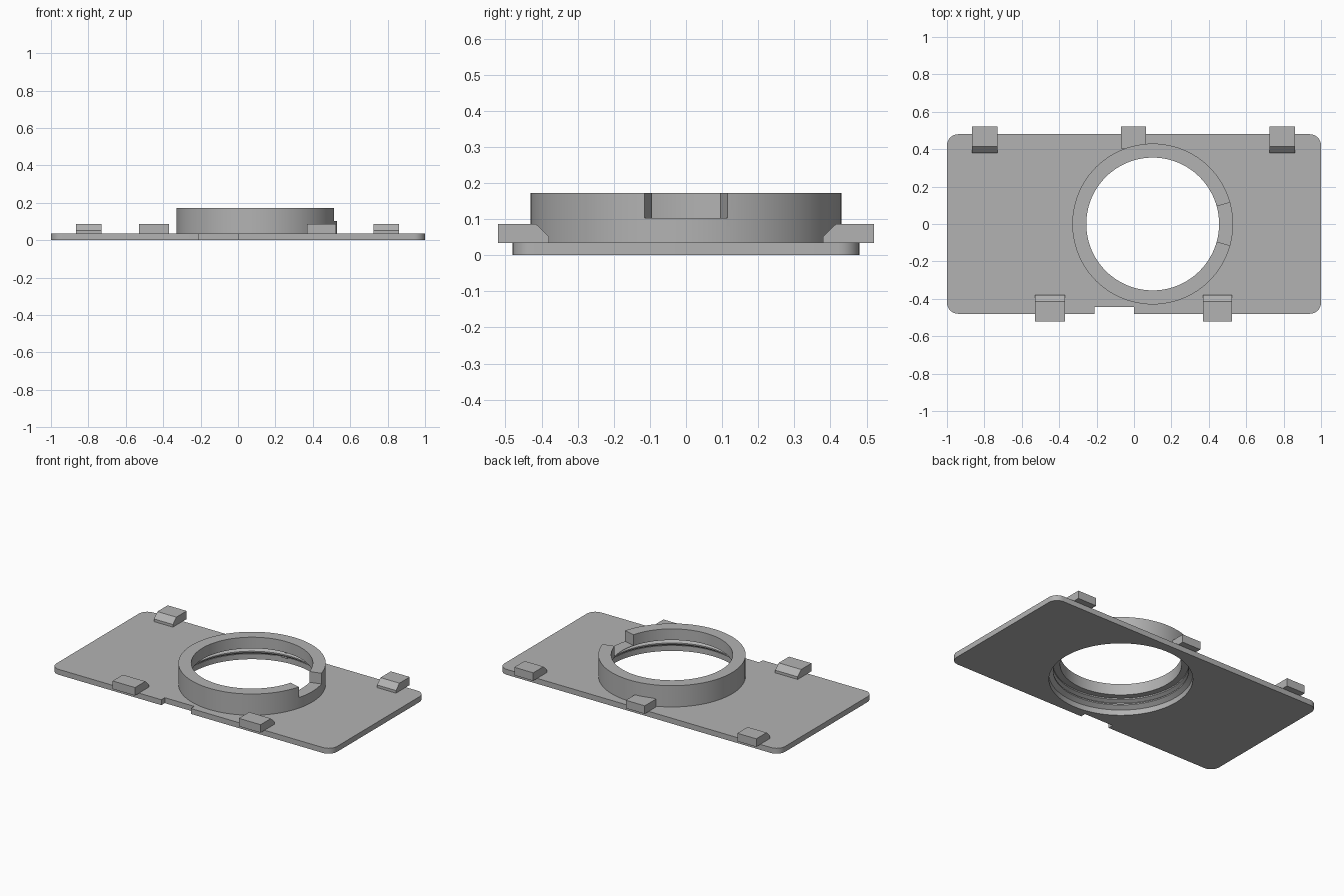
import bpy, bmesh, math
from mathutils import Vector

if "Cube" in bpy.data.objects:
    bpy.data.objects.remove(bpy.data.objects["Cube"])

GREY = (0.45, 0.45, 0.45, 1)
grey = bpy.data.materials.new("plain grey")
grey.use_nodes = True
grey.diffuse_color = GREY
grey.node_tree.nodes["Principled BSDF"].inputs["Base Color"].default_value = GREY

BORE_X = 0.10       # centre of the round opening
PLATE_TOP = 0.035


def add_object(name, bm):
    bmesh.ops.remove_doubles(bm, verts=bm.verts, dist=1e-5)
    bmesh.ops.recalc_face_normals(bm, faces=bm.faces)
    mesh = bpy.data.meshes.new(name)
    bm.to_mesh(mesh)
    bm.free()
    mesh.materials.append(grey)
    obj = bpy.data.objects.new(name, mesh)
    bpy.context.collection.objects.link(obj)
    return obj


def prism(name, points, offset):
    """Extrude a closed outline of 3D points along an offset."""
    bm = bmesh.new()
    face = bm.faces.new([bm.verts.new(p) for p in points])
    new = bmesh.ops.extrude_face_region(bm, geom=[face])["geom"]
    bmesh.ops.translate(bm, vec=offset,
                        verts=[v for v in new if isinstance(v, bmesh.types.BMVert)])
    return add_object(name, bm)


def arc(cx, cy, radius, start, end, steps):
    angles = [math.radians(start + (end - start) * i / steps) for i in range(steps + 1)]
    return [(cx + radius * math.cos(a), cy + radius * math.sin(a)) for a in angles]


def cut(target, cutter):
    mod = target.modifiers.new("cut", "BOOLEAN")
    mod.operation = "DIFFERENCE"
    mod.solver = "EXACT"
    mod.object = cutter
    bpy.context.view_layer.objects.active = target
    bpy.ops.object.modifier_apply(modifier=mod.name)
    bpy.data.objects.remove(cutter)


def smooth(obj):
    bpy.ops.object.select_all(action="DESELECT")
    obj.select_set(True)
    bpy.context.view_layer.objects.active = obj
    bpy.ops.object.shade_smooth_by_angle(angle=math.radians(25))


# Base plate: rounded rectangle with a shallow notch in the front edge
outline = []
for sx, sy, start in ((1, 1, 0), (-1, 1, 90), (-1, -1, 180)):
    outline += arc(sx * 0.94, sy * 0.42, 0.06, start, start + 90, 8)
outline += [(-0.21, -0.48), (-0.21, -0.445), (0, -0.445), (0, -0.48)]
outline += arc(0.94, -0.42, 0.06, 270, 360, 8)
plate = prism("base_plate", [(x, y, 0) for x, y in outline], Vector((0, 0, PLATE_TOP)))
hole = arc(BORE_X, 0, 0.42, 0, 360, 96)[:-1]
cut(plate, prism("hole_cutter", [(x, y, -0.1) for x, y in hole], Vector((0, 0, 0.3))))
smooth(plate)

# Collar: lathed section with a threaded lower bore and a narrower upper lip
section = [(0.43, 0.02), (0.43, 0.172), (0.355, 0.172), (0.355, 0.1), (0.395, 0.1),
           (0.395, 0.092), (0.418, 0.08), (0.418, 0.075), (0.395, 0.063),
           (0.395, 0.055), (0.425, 0.034), (0.425, 0.02)]
bm = bmesh.new()
verts = [bm.verts.new((r, 0, z)) for r, z in section]
edges = [bm.edges.new((v, verts[i - 1])) for i, v in enumerate(verts)]
bmesh.ops.spin(bm, geom=verts + edges, cent=(0, 0, 0), axis=(0, 0, 1),
               angle=math.tau, steps=96, use_duplicate=False)
bmesh.ops.translate(bm, verts=bm.verts, vec=(BORE_X, 0, 0))
collar = add_object("collar", bm)

# Radial-sided gap in the upper part of the collar
wedge = arc(BORE_X, 0, 0.3, -15.5, 15.5, 1) + arc(BORE_X, 0, 0.6, 15.5, -15.5, 1)
cut(collar, prism("gap_cutter", [(x, y, 0.103) for x, y in wedge], Vector((0, 0, 0.2))))
smooth(collar)


# Clips: blocks overhanging the plate edge, chamfered toward the middle
def clip(name, x0, x1, side, chamfered=True):
    if chamfered:
        profile = [(0.52, 0.034), (0.52, 0.086), (0.415, 0.086), (0.38, 0.052), (0.38, 0.034)]
    else:
        profile = [(0.52, 0.034), (0.52, 0.086), (0.405, 0.086), (0.405, 0.034)]
    prism(name, [(x0, side * y, z) for y, z in profile], Vector((x1 - x0, 0, 0)))


clip("back_right_clip", -0.865, -0.73, 1)
clip("back_left_clip", 0.725, 0.86, 1)
clip("back_middle_clip", -0.07, 0.065, 1, chamfered=False)
clip("front_right_clip", -0.53, -0.37, -1)
clip("front_left_clip", 0.37, 0.525, -1)
